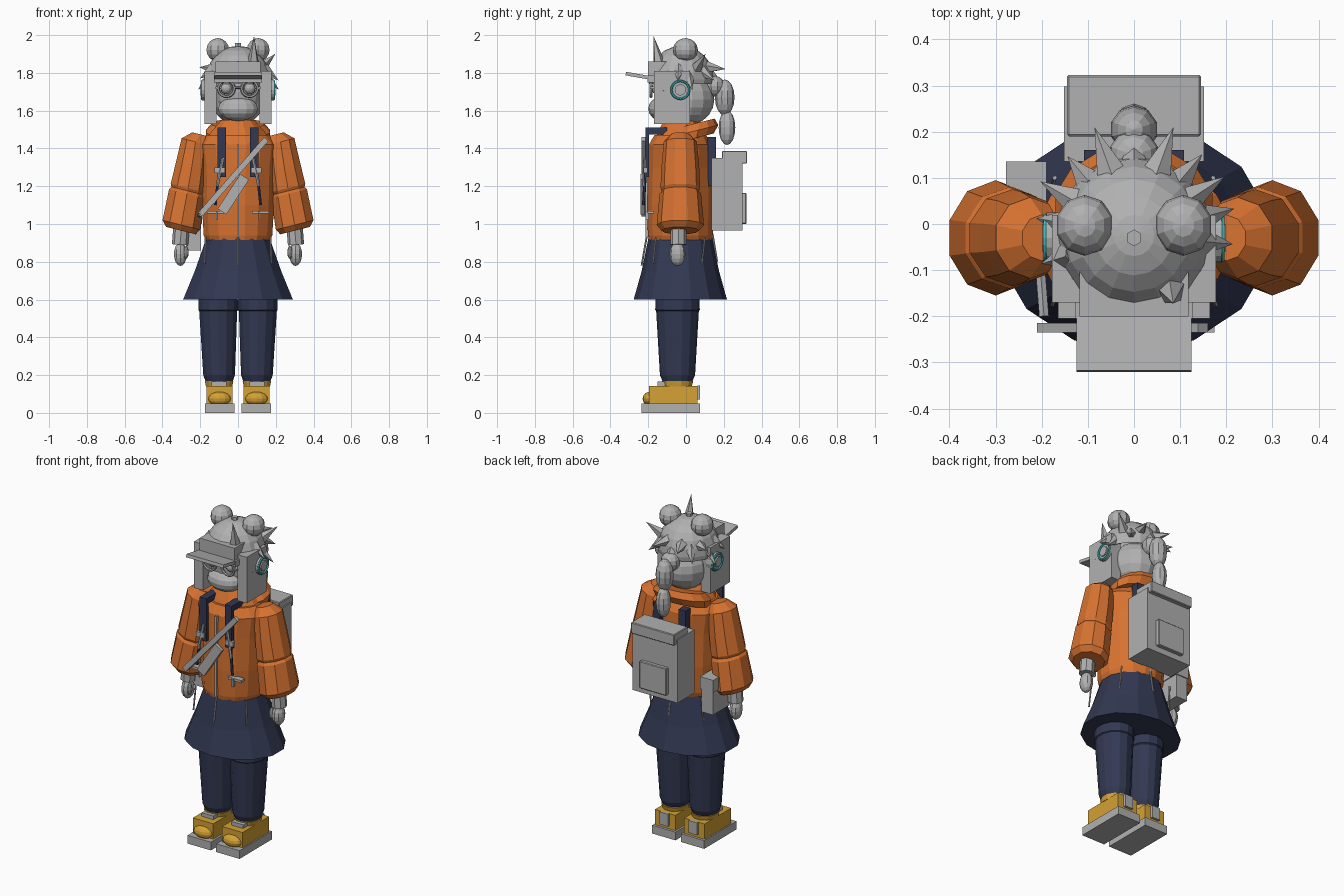
import bpy, bmesh, math
from mathutils import Vector, Matrix

if "Cube" in bpy.data.objects:
    bpy.data.objects.remove(bpy.data.objects["Cube"])


def material(name, rgb):
    m = bpy.data.materials.new(name)
    m.diffuse_color = (*rgb, 1)
    m.use_nodes = True
    m.node_tree.nodes["Principled BSDF"].inputs["Base Color"].default_value = m.diffuse_color
    return m


GREY = material("light grey", (0.44, 0.44, 0.44))
ORANGE = material("orange", (0.68, 0.17, 0.03))
NAVY = material("navy", (0.032, 0.04, 0.085))
GOLD = material("gold", (0.66, 0.36, 0.035))
CYAN = material("cyan", (0.05, 0.55, 0.58))


def finish(bm, name, mat):
    bmesh.ops.recalc_face_normals(bm, faces=bm.faces)
    me = bpy.data.meshes.new(name)
    bm.to_mesh(me)
    bm.free()
    ob = bpy.data.objects.new(name, me)
    me.materials.append(mat)
    bpy.context.collection.objects.link(ob)
    return ob


def box(name, mat, lo, hi, bevel=0.0, rot=None):
    """Box between two corners, optionally rotated about its centre."""
    bm = bmesh.new()
    bmesh.ops.create_cube(bm, size=1)
    lo, hi = Vector(lo), Vector(hi)
    bmesh.ops.scale(bm, vec=hi - lo, verts=bm.verts)
    if bevel:
        bmesh.ops.bevel(bm, geom=bm.edges[:], offset=bevel, segments=1, affect='EDGES')
    if rot:
        bmesh.ops.rotate(bm, matrix=Matrix.Rotation(rot[0], 3, rot[1]), verts=bm.verts)
    bmesh.ops.translate(bm, vec=(lo + hi) / 2, verts=bm.verts)
    return finish(bm, name, mat)


def ball(name, mat, c, r, seg=12, rings=8, cut=None):
    """Ellipsoid, optionally keeping only what lies above height cut."""
    bm = bmesh.new()
    bmesh.ops.create_uvsphere(bm, u_segments=seg, v_segments=rings, radius=1)
    bmesh.ops.scale(bm, vec=r, verts=bm.verts)
    bmesh.ops.translate(bm, vec=c, verts=bm.verts)
    if cut is not None:
        bmesh.ops.bisect_plane(bm, geom=bm.verts[:] + bm.edges[:] + bm.faces[:],
                               plane_co=(0, 0, cut), plane_no=(0, 0, 1), clear_inner=True)
    return finish(bm, name, mat)


def loft(name, mat, rings, n=14, tilt=None):
    """Skin over elliptical rings (x, y, z, rx, ry); tilt = angle about y for each ring."""
    bm = bmesh.new()
    loops = []
    for x, y, z, rx, ry in rings:
        loop = []
        for i in range(n):
            a = 2 * math.pi * (i + 0.5) / n
            p = Vector((rx * math.cos(a), ry * math.sin(a), 0))
            if tilt:
                p = Matrix.Rotation(tilt[0], 3, tilt[1]) @ p
            loop.append(bm.verts.new(p + Vector((x, y, z))))
        loops.append(loop)
    for a, b in zip(loops, loops[1:]):
        for i in range(n):
            j = (i + 1) % n
            bm.faces.new((a[i], a[j], b[j], b[i]))
    bm.faces.new(loops[0])
    bm.faces.new(loops[-1])
    return finish(bm, name, mat)


def rod(name, mat, p, q, r1, r2=None, n=6):
    """Straight rod or cone from p to q."""
    p, q = Vector(p), Vector(q)
    bm = bmesh.new()
    bmesh.ops.create_cone(bm, cap_ends=True, segments=n, radius1=r1,
                          radius2=r1 if r2 is None else r2, depth=(q - p).length)
    m = (q - p).to_track_quat('Z', 'Y').to_matrix().to_4x4()
    bmesh.ops.transform(bm, matrix=Matrix.Translation((p + q) / 2) @ m, verts=bm.verts)
    return finish(bm, name, mat)


def hoop(name, mat, c, r, t, axis, n=20):
    """Torus around the named axis."""
    bpy.ops.mesh.primitive_torus_add(
        major_segments=n, minor_segments=6, major_radius=r, minor_radius=t, location=c,
        rotation=(math.pi / 2, 0, 0) if axis == 'Y' else (0, math.pi / 2, 0))
    ob = bpy.context.object
    ob.name = name
    ob.data.materials.append(mat)


def sbox(name, mat, s, x0, x1, y0, y1, z0, z1, **k):
    """Box on side s (+1 or -1), with x measured outward."""
    return box(name, mat, (min(s * x0, s * x1), y0, z0), (max(s * x0, s * x1), y1, z1), **k)


Y = -0.03  # depth of the body's middle

# Jacket, skirt and collar
loft("jacket", ORANGE, [(0, Y, .915, .175, .17), (0, Y, .94, .185, .175), (0, Y, 1.1, .195, .18),
                        (0, Y, 1.3, .20, .175), (0, Y, 1.42, .215, .17), (0, Y, 1.47, .17, .14)], 16)
loft("skirt", NAVY, [(0, Y, .60, .298, .247), (0, Y, .75, .235, .205), (0, Y, .93, .17, .168)], 14)
loft("collar", ORANGE, [(0, Y, 1.44, .18, .14), (0, Y, 1.49, .145, .12), (0, Y, 1.55, .09, .09)], 12)
loft("hood", ORANGE, [(0, .03, 1.45, .17, .12), (0, .035, 1.49, .175, .14),
                      (0, .04, 1.53, .14, .115)], 14, (math.radians(14), 'X'))

for s in (-1, 1):
    # Legs and boots
    loft("trouser_leg", NAVY, [(s * .1, -.045, .17, .075, .08), (s * .1, -.045, .2, .086, .093),
                               (s * .105, -.045, .54, .103, .113), (s * .105, -.045, .545, .108, .118),
                               (s * .105, -.045, .64, .105, .115)], 14)
    sbox("boot_sole", GREY, s, .018, .175, -.235, .075, 0, .05)
    sbox("boot", GOLD, s, .03, .167, -.195, .06, .05, .143)
    loft("boot_collar", GOLD, [(s * .1, -.045, .14, .072, .078), (s * .1, -.045, .168, .078, .086)], 12)
    ball("boot_toe", GOLD, (s * .098, -.19, .075), (.062, .04, .037))
    sbox("boot_tongue", GREY, s, .06, .14, -.15, -.11, .14, .165)
    sbox("boot_heel_tab", GREY, s, .07, .125, .06, .075, .07, .145)

    # Puffed sleeves, cuffs and hands
    loft("sleeve", ORANGE, [(s * .20, Y, 1.475, .045, .05), (s * .225, Y, 1.435, .08, .088),
                            (s * .245, Y, 1.3, .092, .1), (s * .264, Y, 1.19, .1, .105),
                            (s * .267, Y, 1.175, .092, .098), (s * .27, Y, 1.16, .103, .11),
                            (s * .3, Y, .995, .108, .125), (s * .302, Y, .965, .085, .1)],
         10, (-s * math.radians(14), 'Y'))
    rod("wrist_cuff", GREY, (s * .3, -.04, .98), (s * .307, -.04, .89), .043, n=8)
    ball("hand", GREY, (s * .305, -.045, .84), (.036, .042, .062), 10, 8)
    ball("thumb", GREY, (s * .275, -.07, .85), (.014, .016, .035), 8, 6)

    # Shoulder straps with clips
    sbox("strap_front", NAVY, s, .063, .108, -.215, -.195, 1.25, 1.51)
    sbox("strap_top", NAVY, s, .063, .108, -.205, -.1, 1.475, 1.51)
    sbox("strap_back", NAVY, s, .063, .108, .11, .16, 1.2, 1.46)
    rod("strap_buckle", GREY, (s * .08, -.215, 1.35), (s * .11, -.225, 1.2), .008)
    sbox("strap_clip", GREY, s, .07, .125, -.225, -.205, 1.27, 1.3)
    rod("strap_tail", NAVY, (s * .1, -.215, 1.28), (s * .12, -.225, 1.1), .008)

    # Pocket trims and hem cords
    sbox("pocket_trim", GREY, s, .075, .165, -.205, -.17, 1.055, 1.07)
    sbox("pocket_pull", GREY, s, .108, .116, -.215, -.195, 1.02, 1.07)
    for y in (-.16, .10):
        rod("hem_cord", GREY, (s * .172, y, .93), (s * .177, y - .015, .79), .005)

    # Side hair panels, headphones and buns
    sbox("hair_panel", GREY, s, .115, .178, -.17, .02, 1.53, 1.81)
    rod("headphone_cup", GREY, (s * .15, Y, 1.71), (s * .19, Y, 1.71), .055, n=16)
    hoop("headphone_light", CYAN, (s * .191, Y, 1.71), .047, .006, 'X')
    rod("headphone_cap", GREY, (s * .185, Y, 1.71), (s * .198, Y, 1.71), .03, n=12)
    ball("hair_bun", GREY, (s * .107, -.003, 1.922), (.063, .066, .062), 10, 8)

    # Glasses and eyes
    hoop("glasses_rim", GREY, (s * .062, -.185, 1.717), .042, .008, 'Y')
    ball("eye", GREY, (s * .062, -.155, 1.717), (.03, .028, .03))
    sbox("glasses_arm", GREY, s, .1, .12, -.19, -.1, 1.715, 1.727)

# Zip and remaining hem cords
box("zip", GREY, (-.006, -.215, .93), (.006, -.19, 1.42))
rod("front_cord", GREY, (0, -.205, .95), (0, -.235, .78), .005)
rod("back_cord", GREY, (0, .14, .95), (0, .165, .8), .005)

# Head, hair cap and muzzle
ball("head", GREY, (0, 0, 1.66), (.14, .15, .14), 14, 10)
ball("face", GREY, (0, -.055, 1.7), (.125, .115, .155), 14, 10)
ball("muzzle", GREY, (0, -.125, 1.61), (.108, .075, .065), 14, 8)
ball("hair_cap", GREY, (0, -.025, 1.765), (.17, .173, .178), 16, 12, cut=1.74)
rod("cap_button", GREY, (0, Y, 1.935), (0, Y, 1.957), .018)
rod("glasses_bridge", GREY, (-.022, -.187, 1.722), (.022, -.187, 1.722), .006)

# Visor
box("visor_band", GREY, (-.118, -.2, 1.785), (.118, -.1, 1.86))
box("visor_brim", GREY, (-.125, -.32, 1.773), (.125, -.16, 1.792), rot=(math.radians(-10), 'X'))
box("visor_trim", GREY, (-.128, -.205, 1.75), (.128, -.13, 1.785))

# Spiky hair fringe: bearing in degrees, tip reach, tip height, spike root height
spikes = [(-28, .205, 1.70, 1.79), (-5, .215, 1.76, 1.82), (15, .225, 1.71, 1.79), (33, .235, 1.90, 1.82),
          (50, .23, 1.76, 1.81), (70, .25, 1.82, 1.83), (90, .235, 1.72, 1.8), (110, .25, 1.82, 1.83),
          (130, .225, 1.75, 1.81), (150, .235, 1.83, 1.82), (170, .215, 1.71, 1.79), (197, .21, 1.77, 1.82),
          (215, .205, 1.7, 1.79), (-52, .195, 1.76, 1.83)]
for deg, reach, tip, root in spikes:
    d = Vector((math.cos(math.radians(deg)), math.sin(math.radians(deg)), 0))
    mid = Vector((0, -.025, 0))
    rod("hair_spike", GREY, mid + d * .135 + Vector((0, 0, root)), mid + d * reach + Vector((0, 0, tip)),
        .036, 0, 5)
rod("tall_hair_spike", GREY, (.08, -.14, 1.84), (.085, -.172, 1.995), .035, 0, 5)

# Braid
ball("braid_root", GREY, (0, .15, 1.73), (.055, .055, .055), 10, 8)
ball("braid_upper", GREY, (0, .205, 1.67), (.052, .052, .095), 10, 8)
ball("braid_lower", GREY, (0, .217, 1.51), (.042, .044, .092), 10, 8)

# Backpack
box("backpack", GREY, (-.152, .135, .965), (.152, .298, 1.35))
box("backpack_lid", GREY, (-.145, .19, 1.32), (.145, .323, 1.387), bevel=.004)
box("backpack_pocket", GREY, (-.09, .29, 1.0), (.09, .32, 1.165), bevel=.004)

# Cross-body sash and hip bag
slope = math.atan2(.40, .35)
box("sash", GREY, (-.29, -.235, 1.235), (.24, -.215, 1.265), rot=(-slope, 'Y'))
box("sash_pad", GREY, (-.135, -.24, 1.13), (.085, -.22, 1.185), rot=(-math.radians(57), 'Y'))
rod("sash_side", GREY, (-.195, -.2, 1.05), (-.215, .05, 1.04), .012)
box("hip_bag", GREY, (-.272, -.03, .86), (-.195, .13, 1.07))
box("hip_bag_flap", GREY, (-.278, -.035, 1.0), (-.19, .136, 1.075))
